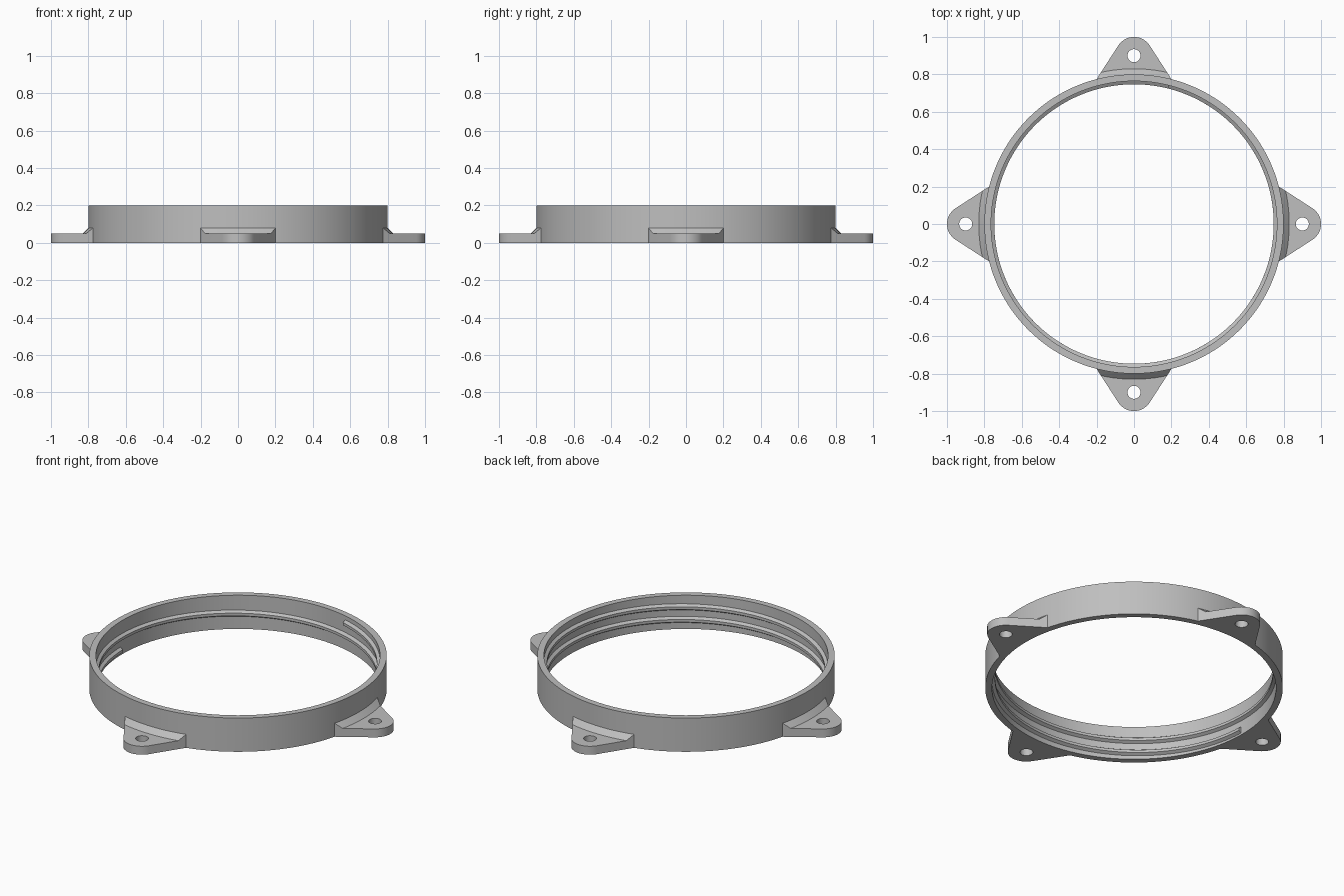
import bpy, bmesh, math
from mathutils import Matrix, Vector

cube = bpy.data.objects.get("Cube")
if cube:
    bpy.data.objects.remove(cube, do_unlink=True)

grey = bpy.data.materials.new("plain grey")
grey.use_nodes = True
colour = (0.52, 0.52, 0.52, 1)
grey.diffuse_color = colour
grey.node_tree.nodes["Principled BSDF"].inputs["Base Color"].default_value = colour


def make_object(name, bm):
    bmesh.ops.recalc_face_normals(bm, faces=bm.faces)
    mesh = bpy.data.meshes.new(name)
    bm.to_mesh(mesh)
    bm.free()
    mesh.materials.append(grey)
    obj = bpy.data.objects.new(name, mesh)
    bpy.context.collection.objects.link(obj)
    return obj


def select_only(obj):
    bpy.ops.object.select_all(action="DESELECT")
    obj.select_set(True)
    bpy.context.view_layer.objects.active = obj


def smooth(obj):
    select_only(obj)
    bpy.ops.object.shade_smooth_by_angle(angle=math.radians(25))


def sweep(name, profile, start, end, steps, pitch=0.0):
    """Turn a closed (radius, height) profile about z, rising by pitch per turn."""
    bm = bmesh.new()
    closed = pitch == 0 and abs(end - start) == 360
    sections = []
    for i in range(steps if closed else steps + 1):
        turned = (end - start) * i / steps
        a = math.radians(start + turned)
        rise = pitch * turned / 360
        sections.append([bm.verts.new((r * math.cos(a), r * math.sin(a), z + rise))
                         for r, z in profile])
    n = len(profile)
    pairs = list(zip(sections, sections[1:]))
    if closed:
        pairs.append((sections[-1], sections[0]))
    else:
        bm.faces.new(sections[0])
        bm.faces.new(sections[-1])
    for s, t in pairs:
        for j in range(n):
            k = (j + 1) % n
            bm.faces.new((s[j], s[k], t[k], t[j]))
    return make_object(name, bm)


def prism(name, outline, bottom, top):
    bm = bmesh.new()
    face = bm.faces.new([bm.verts.new((x, y, bottom)) for x, y in outline])
    moved = bmesh.ops.extrude_face_region(bm, geom=[face])["geom"]
    verts = [v for v in moved if isinstance(v, bmesh.types.BMVert)]
    bmesh.ops.translate(bm, verts=verts, vec=(0, 0, top - bottom))
    return make_object(name, bm)


def cut(obj, cutter, operation):
    mod = obj.modifiers.new("cut", "BOOLEAN")
    mod.operation = operation
    mod.solver = "EXACT"
    mod.object = cutter
    select_only(obj)
    bpy.ops.object.modifier_apply(modifier=mod.name)
    bpy.data.objects.remove(cutter, do_unlink=True)


def arc(cx, radius, first, last, steps):
    angles = [math.radians(first + (last - first) * i / steps) for i in range(steps + 1)]
    return [(cx + radius * math.cos(a), radius * math.sin(a)) for a in angles]


# Plain cylindrical wall
wall = sweep("ring_wall", [(0.764, 0), (0.8, 0), (0.8, 0.2), (0.764, 0.2)], 0, 360, 144)
smooth(wall)

# Inner screw thread, a helical ridge with cut ends
ridge = [(0.768, -0.021), (0.747, -0.008), (0.747, 0.008), (0.768, 0.021)]
thread = sweep("inner_thread", [(r, z + 0.03) for r, z in ridge], 181, 181 + 615, 240, 0.075)
smooth(thread)

# Mounting tab: turned section with a sloped foot, trimmed to a rounded triangle
section = [(0.797, 0), (1.1, 0), (1.1, 0.05), (0.83, 0.05), (0.8, 0.08), (0.797, 0.08)]
tab = sweep("mounting_tab", section, -25, 25, 20)
tip = arc(0.9, 0.1, -57, 57, 20)
outline = [(0.7, -0.25)] + [(0.775, -0.2)] + tip + [(0.775, 0.2)] + [(0.7, 0.25)]
cut(tab, prism("tab_outline", outline, -0.1, 0.2), "INTERSECT")
cut(tab, prism("screw_hole", arc(0.9, 0.035, 0, 345, 23), -0.1, 0.2), "DIFFERENCE")
smooth(tab)

# Four tabs, a quarter turn apart
tab.name = "mounting_tab_left"
for quarter, side in enumerate(("back", "right", "front"), start=1):
    copy = bpy.data.objects.new("mounting_tab_" + side, tab.data)
    copy.rotation_euler.z = quarter * math.pi / 2
    bpy.context.collection.objects.link(copy)
